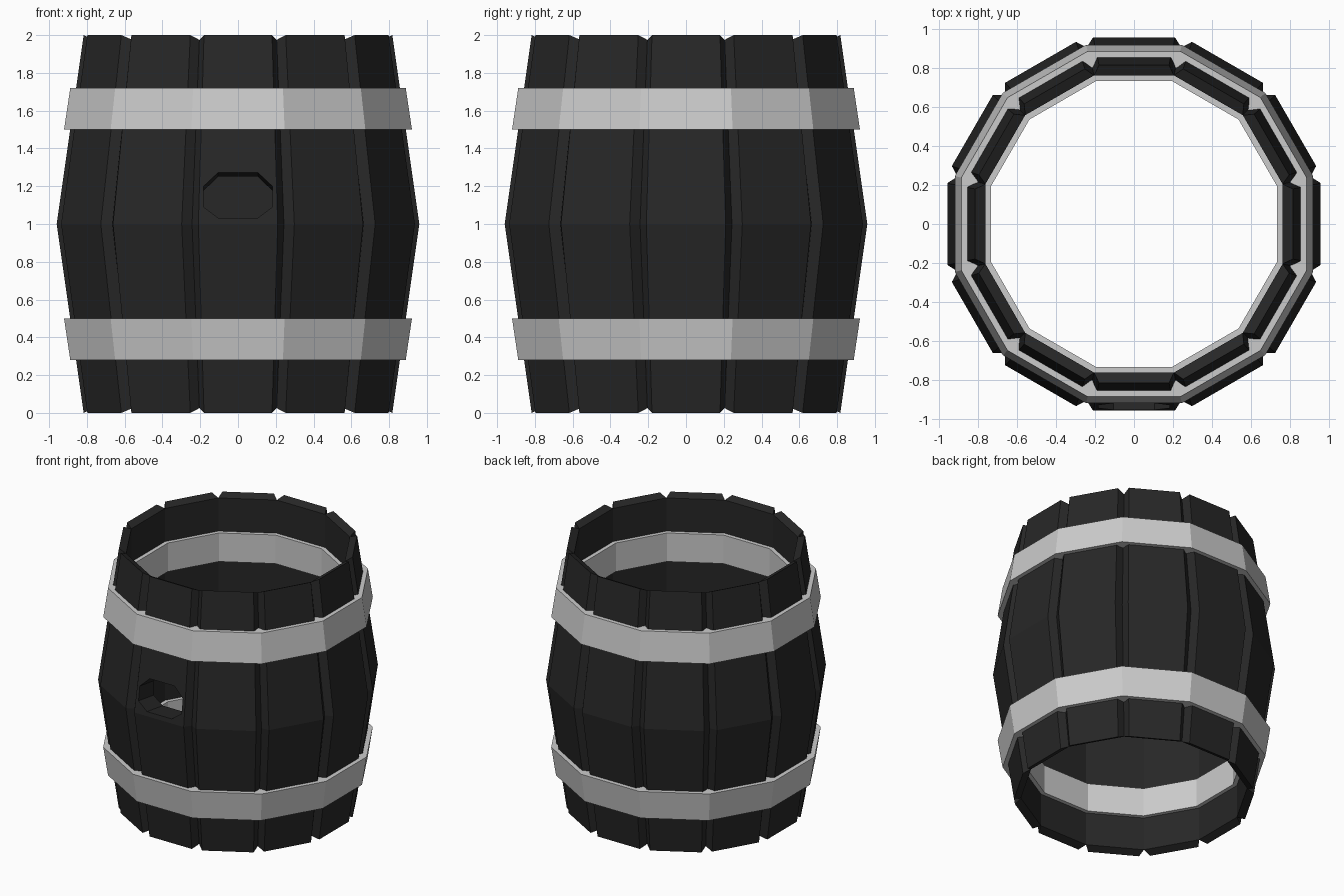
import bpy, bmesh
from math import sin, cos, tan, pi, atan2, hypot

if "Cube" in bpy.data.objects:
    bpy.data.objects.remove(bpy.data.objects["Cube"])

SIDES = 12
STEP = pi / SIDES


def make_object(name, bm):
    bmesh.ops.recalc_face_normals(bm, faces=bm.faces)
    mesh = bpy.data.meshes.new(name)
    bm.to_mesh(mesh)
    bm.free()
    obj = bpy.data.objects.new(name, mesh)
    bpy.context.collection.objects.link(obj)
    return obj


def skin_closed(bm, rings):
    """Join a closed loop of equal-length rings into a hollow tube wall."""
    for i, a in enumerate(rings):
        b = rings[(i + 1) % len(rings)]
        n = len(a)
        for j in range(n):
            k = (j + 1) % n
            bm.faces.new((a[j], a[k], b[k], b[j]))


def stave_ring(bm, apothem, half, groove, z, groove_z):
    """Two stave edges and one groove point per side."""
    ring = []
    radius, spread = hypot(apothem, half), atan2(half, apothem)
    for i in range(SIDES):
        c = i * 2 * STEP
        for r, a, h in ((radius, c - spread, z), (radius, c + spread, z),
                        (groove, c + STEP, groove_z)):
            ring.append(bm.verts.new((r * cos(a), r * sin(a), h)))
    return ring


def plain_ring(bm, apothem, z):
    r = apothem / cos(STEP)
    return [bm.verts.new((r * cos((2 * i + 1) * STEP),
                          r * sin((2 * i + 1) * STEP), z)) for i in range(SIDES)]


# Bulging staves with V grooves around a straight inner wall, open at both ends
INNER = 0.764
corner, inner_half = INNER / cos(STEP), INNER * tan(STEP)
bm = bmesh.new()
skin_closed(bm, [stave_ring(bm, *p) for p in (
    (0.817, 0.18, corner, 0, 0.025),
    (0.96, 0.21, 0.94, 1, 1),
    (0.817, 0.18, corner, 2, 1.975),
    (INNER, inner_half, corner, 1.975, 1.975),
    (INNER, inner_half, corner, 0.025, 0.025))])
bmesh.ops.remove_doubles(bm, verts=bm.verts, dist=0.0005)
staves = make_object("staves", bm)
wood = bpy.data.materials.new("dark_wood")
wood.diffuse_color = (0.02, 0.02, 0.02, 1)
wood.use_nodes = True
wood.node_tree.nodes["Principled BSDF"].inputs["Base Color"].default_value = wood.diffuse_color
staves.data.materials.append(wood)

# Eight-sided bung hole cutter, square to the stave so it slopes down inward
outline = [(-0.105, 1.275), (0.105, 1.275), (0.183, 1.2), (0.183, 1.09),
           (0.105, 1.03), (-0.105, 1.03), (-0.183, 1.09), (-0.183, 1.2)]
bm = bmesh.new()
ends = [[bm.verts.new((x, y, z - 0.14 * (y + 0.94))) for x, z in outline]
        for y in (-1.1, -0.6)]
for end in ends:
    bm.faces.new(end)
for j in range(8):
    k = (j + 1) % 8
    bm.faces.new((ends[0][j], ends[0][k], ends[1][k], ends[1][j]))
cutter = make_object("bung_hole_cutter", bm)
cutter.data.materials.append(wood)
cutter.hide_render = True
cutter.hide_viewport = True
cut = staves.modifiers.new("bung_hole", "BOOLEAN")
cut.operation = "DIFFERENCE"
cut.solver = "EXACT"
cut.object = cutter

# Two metal hoops, thick enough to show inside the staves
for name, wide_z, narrow_z in (("upper_hoop", 1.5, 1.72), ("lower_hoop", 0.5, 0.28)):
    bm = bmesh.new()
    skin_closed(bm, [plain_ring(bm, *p) for p in (
        (0.921, wide_z), (0.888, narrow_z), (0.734, narrow_z), (0.734, wide_z))])
    make_object(name, bm)
